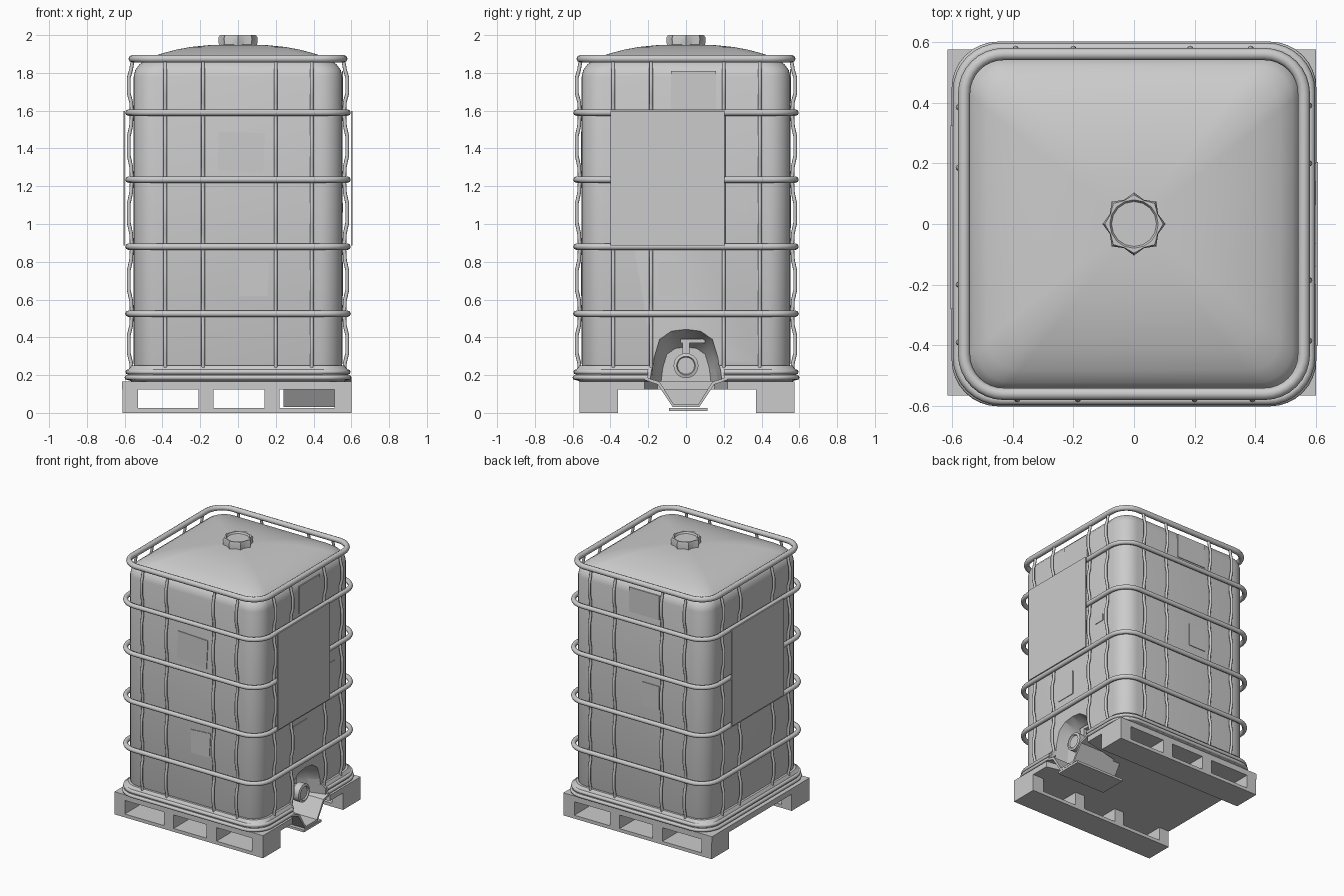
import bpy, bmesh, math
from mathutils import Vector

old = bpy.data.objects.get("Cube")
if old:
    bpy.data.objects.remove(old, do_unlink=True)

grey = bpy.data.materials.new("plain_grey")
grey.use_nodes = True
grey.diffuse_color = (0.6, 0.6, 0.6, 1)
grey.node_tree.nodes["Principled BSDF"].inputs["Base Color"].default_value = (0.6, 0.6, 0.6, 1)


def finish(obj, angle=None):
    obj.data.materials.clear()
    obj.data.materials.append(grey)
    if angle:
        bpy.ops.object.select_all(action='DESELECT')
        obj.select_set(True)
        bpy.context.view_layer.objects.active = obj
        bpy.ops.object.shade_smooth_by_angle(angle=math.radians(angle))
    return obj


def loft(name, sections, angle=None, caps=True):
    """Skin a stack of closed sections with equal point counts."""
    bm = bmesh.new()
    rings = [[bm.verts.new(p) for p in s] for s in sections]
    n = len(rings[0])
    for a, b in zip(rings, rings[1:]):
        for i in range(n):
            j = (i + 1) % n
            bm.faces.new((a[i], a[j], b[j], b[i]))
    if caps:
        bm.faces.new(rings[0])
        bm.faces.new(rings[-1])
    bmesh.ops.recalc_face_normals(bm, faces=bm.faces)
    mesh = bpy.data.meshes.new(name)
    bm.to_mesh(mesh)
    bm.free()
    obj = bpy.data.objects.new(name, mesh)
    bpy.context.collection.objects.link(obj)
    return finish(obj, angle)


def prism(name, outline, axis, lo, hi):
    """Extrude a 2D outline along one axis."""
    def place(p, d):
        q = list(p)
        q.insert(axis, d)
        return Vector(q)
    return loft(name, [[place(p, d) for p in outline] for d in (lo, hi)])


def box(name, x, y, z):
    return prism(name, [(x[0], y[0]), (x[1], y[0]), (x[1], y[1]), (x[0], y[1])], 2, *z)


def rounded(half, radius, z, steps=8):
    """Rounded square in plan, starting just past the +x side."""
    pts = []
    for k, (sx, sy) in enumerate([(1, 1), (-1, 1), (-1, -1), (1, -1)]):
        for i in range(steps + 1):
            a = math.pi / 2 * (k + i / steps)
            pts.append(Vector((sx * (half - radius) + radius * math.cos(a),
                               sy * (half - radius) + radius * math.sin(a), z)))
    return pts


def tube(name, points, radius, closed=False):
    curve = bpy.data.curves.new(name, 'CURVE')
    curve.dimensions = '3D'
    curve.bevel_depth = radius
    curve.bevel_resolution = 2
    curve.use_fill_caps = True
    spline = curve.splines.new('POLY')
    spline.points.add(len(points) - 1)
    for sp, p in zip(spline.points, points):
        sp.co = (*p, 1)
    spline.use_cyclic_u = closed
    obj = bpy.data.objects.new(name, curve)
    bpy.context.collection.objects.link(obj)
    bpy.ops.object.select_all(action='DESELECT')
    obj.select_set(True)
    bpy.context.view_layer.objects.active = obj
    bpy.ops.object.convert(target='MESH')
    return finish(bpy.context.view_layer.objects.active, 50)


def carve(obj, cutter):
    mod = obj.modifiers.new("recess", 'BOOLEAN')
    mod.operation = 'DIFFERENCE'
    mod.solver = 'EXACT'
    mod.object = cutter
    bpy.context.view_layer.objects.active = obj
    bpy.ops.object.modifier_apply(modifier=mod.name)
    finish(obj, 40)


# Tank body with rounded shoulders and a shallow dome
profile = [(.08, .19), (.03, .2), (.01, .225), (0, .26), (0, 1.78), (.008, 1.815), (.03, 1.845),
           (.07, 1.873), (.14, 1.9), (.22, 1.922), (.3, 1.937), (.4, 1.947), (.5, 1.95)]
tank = loft("tank", [rounded(.552 - i, .12 - .2 * i, z) for i, z in profile], 40)
pan = loft("base_pan", [rounded(h, .13, z) for h, z in
                        [(.56, .165), (.585, .175), (.585, .225), (.565, .25), (.55, .25)]], 40)

# Arched valve recess, narrowing inwards
arch = [(-.2, .1), (-.175, .3), (-.145, .4), (-.08, .445), (0, .455),
        (.08, .445), (.145, .4), (.175, .3), (.2, .1)]
cutter = loft("recess_cutter", [[Vector((x, y * s, .1 + (z - .1) * s)) for y, z in arch]
                                for x, s in [(.36, .7), (.46, .88), (.7, 1.1)]])
cutter.hide_render = True
carve(tank, cutter)
carve(pan, cutter)
bpy.data.objects.remove(cutter, do_unlink=True)


# Filler cap with eight grip lugs and a dished lid
def cap_ring(outer, inner, z):
    return [Vector(((outer if i % 2 == 0 else inner) * math.cos(i * math.pi / 8),
                    (outer if i % 2 == 0 else inner) * math.sin(i * math.pi / 8), z))
            for i in range(16)]


loft("filler_cap", [cap_ring(.1, .084, 1.93), cap_ring(.104, .086, 1.985), cap_ring(.096, .084, 2),
                    cap_ring(.08, .08, 2), cap_ring(.074, .074, 1.988)], 25)

# Horizontal cage hoops
tube("top_hoop", rounded(.56, .13, 1.875), .02, True)
for i in range(4):
    tube(f"cage_hoop_{i + 1}", rounded(.58, .14, .525 + i * .355), .017, True)

# Lower rails stop either side of the valve
for name, half, z, r in [("upper_base_rail", .582, .217, .014), ("lower_base_rail", .588, .187, .013)]:
    path = [Vector((half, .2, z))] + rounded(half, .14, z) + [Vector((half, -.2, z))]
    tube(name, path, r)

# Upright bars bow outwards between hoops
levels = [.2] + [.525 + i * .355 for i in range(4)] + [1.875]
for side in range(4):
    c, s = round(math.cos(side * math.pi / 2)), round(math.sin(side * math.pi / 2))
    for k, t in enumerate((-.385, -.185, .2, .39)):
        path = []
        for a, b in zip(levels, levels[1:]):
            for f, d in ((0, .562), (.2, .566), (.35, .578), (.65, .578), (.8, .566)):
                path.append((d * c - t * s, d * s + t * c, a + (b - a) * f))
        path.append((.556 * c - t * s, .556 * s + t * c, levels[-1]))
        tube(f"upright_{side + 1}_{k + 1}", path, .01)

# Sign plates on both sides
box("right_sign", (.599, .607), (-.4, .205), (.885, 1.597))
box("left_sign", (-.605, -.597), (-.28, .325), (.885, 1.597))

# Thin labels on the tank
prism("front_label_upper", [(-.1, 1.49), (.143, 1.48), (.132, 1.27), (-.11, 1.285)], 1, -.557, -.55)
prism("front_label_lower", [(.005, .79), (.165, .8), (.155, .62), (.005, .62)], 1, -.557, -.55)
box("back_label_upper", (-.17, .075), (.55, .557), (1.64, 1.82))
box("back_label_lower", (-.17, -.03), (.55, .557), (.98, 1.15))
box("right_label_upper", (.55, .557), (-.08, .16), (1.61, 1.81))
box("right_label_lower", (.55, .557), (-.145, .01), (.62, .8))
box("right_label_small", (.55, .557), (.25, .33), (1.06, 1.11))

# Pallet deck with a notch below the valve, on two runners
prism("pallet_deck", [(-.615, -.565), (.6, -.565), (.6, -.22), (.3, -.15), (.3, .15),
                      (.6, .22), (.6, .575), (-.615, .575)], 2, .125, .167)
for side, y in (("front", (-.565, -.36)), ("back", (.37, .575))):
    box(f"{side}_runner", (-.612, .6), y, (0, .025))
    for k, x in enumerate(((-.612, -.53), (-.21, -.13), (.14, .22), (.51, .6))):
        box(f"{side}_block_{k + 1}", x, y, (.025, .125))

# Drip channel below the valve
half = [(.22, .19), (.14, .165), (.065, .045)]
under = [(.07, .03), (.15, .15), (.22, .175)]
channel = [(-y, z) for y, z in half] + half[::-1] + under[::-1] + [(-y, z) for y, z in under]
prism("drip_channel", channel, 0, .24, .6)
prism("channel_back", [(-.14, .165), (-.065, .045), (.065, .045), (.14, .165)], 0, .24, .255)
box("foot_plate", (.2, .602), (-.09, .115), (.01, .027))


# Outlet valve with flanges, stem and lever
def disc(r, x, z=.25):
    return [Vector((x, r * math.cos(i * math.pi / 10), z + r * math.sin(i * math.pi / 10)))
            for i in range(20)]


loft("valve_body", [disc(r, x) for r, x in [(.065, .34), (.065, .4), (.048, .41), (.048, .48),
                                            (.066, .49), (.066, .54), (.05, .545), (.045, .535)]], 30)
box("valve_stem", (.43, .465), (-.018, .018), (.28, .375))
box("valve_lever", (.435, .46), (-.03, .1), (.37, .392))
